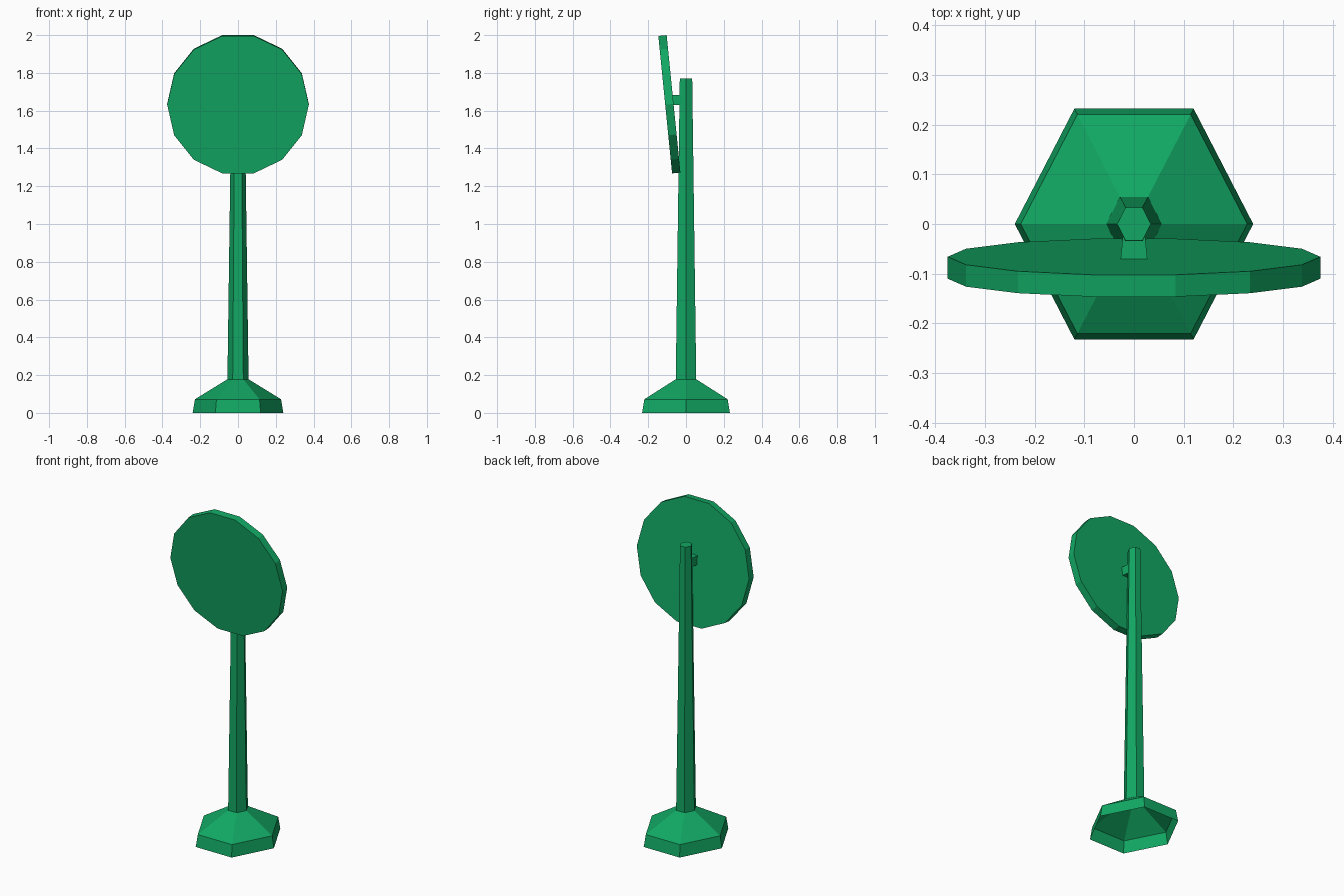
import bpy, bmesh, math
from mathutils import Matrix

if "Cube" in bpy.data.objects:
    bpy.data.objects.remove(bpy.data.objects["Cube"])

green = bpy.data.materials.new("green_paint")
green.diffuse_color = (0.006, 0.39, 0.125, 1)
green.use_nodes = True
green.node_tree.nodes["Principled BSDF"].inputs["Base Color"].default_value = green.diffuse_color


def loft(name, rings, caps=(True, True), matrix=Matrix()):
    """Skin a list of point rings into one flat-shaded object."""
    bm = bmesh.new()
    loops = [[bm.verts.new(p) for p in ring] for ring in rings]
    n = len(loops[0])
    for a, b in zip(loops, loops[1:]):
        for i in range(n):
            j = (i + 1) % n
            bm.faces.new((a[i], a[j], b[j], b[i]))
    if caps[0]:
        bm.faces.new(loops[0][::-1])
    if caps[1]:
        bm.faces.new(loops[-1])
    bm.transform(matrix)
    if all(caps):
        bmesh.ops.recalc_face_normals(bm, faces=bm.faces)
    mesh = bpy.data.meshes.new(name)
    bm.to_mesh(mesh)
    bm.free()
    mesh.materials.append(green)
    obj = bpy.data.objects.new(name, mesh)
    bpy.context.collection.objects.link(obj)
    return obj


def polygon(sides, r, z, y_scale=1.0):
    step = 2 * math.pi / sides
    return [(r * math.cos(i * step), r * y_scale * math.sin(i * step), z)
            for i in range(sides)]


# Hexagonal flared foot and tapering pole, open underneath
profile = [(0.24, 0), (0.228, 0.072), (0.056, 0.178), (0.034, 1.77)]
loft("foot_and_pole", [polygon(6, r, z, 1.117) for r, z in profile],
     caps=(False, True))

# Fourteen-sided sign disc, leaning forward at the top
lean = math.atan(0.1)
place = Matrix.Translation((0, -0.088, 1.634)) @ Matrix.Rotation(math.pi / 2 + lean, 4, 'X')
loft("sign_disc", [polygon(14, 0.375, z) for z in (-0.0222, 0.0222)], matrix=place)

# Small tapered bracket joining disc to pole
loft("bracket", [[(-w, y, 1.63), (w, y, 1.63), (w, y, 1.684), (-w, y, 1.684)]
                 for y, w in ((-0.071, 0.027), (-0.01, 0.021))])
